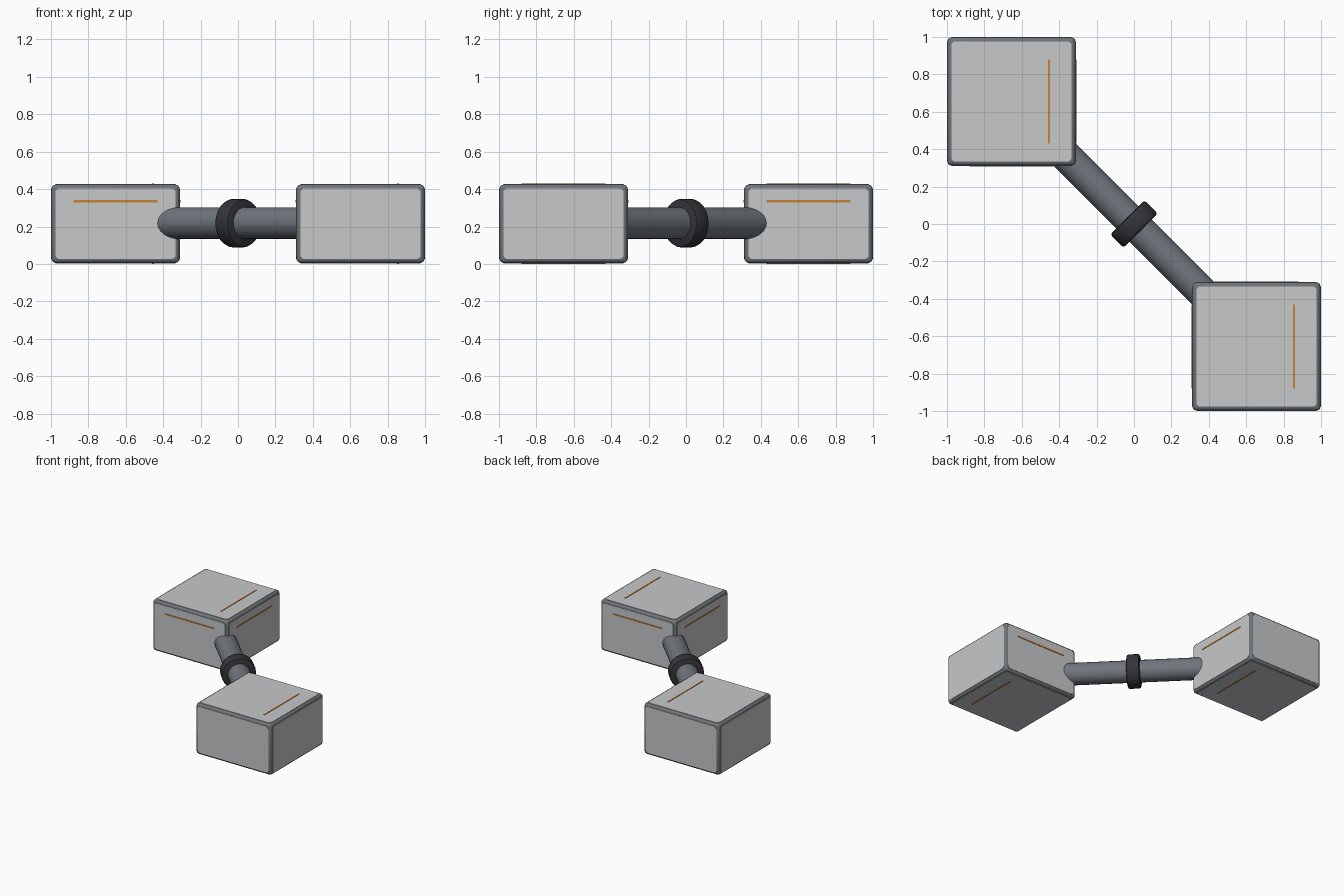
import bpy, bmesh, math
from mathutils import Matrix, Vector

if "Cube" in bpy.data.objects:
    bpy.data.objects.remove(bpy.data.objects["Cube"])


def material(name, rgb):
    m = bpy.data.materials.new(name)
    m.diffuse_color = (*rgb, 1)
    m.use_nodes = True
    m.node_tree.nodes["Principled BSDF"].inputs["Base Color"].default_value = m.diffuse_color
    return m


FRAME = material("frame grey", (0.16, 0.175, 0.19))
PANEL = material("panel light grey", (0.57, 0.58, 0.59))
TUBE = material("tube grey", (0.16, 0.18, 0.205))
RUBBER = material("collar black", (0.035, 0.035, 0.042))
STRIPE = material("stripe orange", (0.6, 0.22, 0.03))

MID_Z = 0.215
HALF = Vector((0.342, 0.342, 0.209))   # half size of the frame body
PLATE = 0.003                          # how far a panel stands proud


def add_box(bm, centre, size):
    mat = Matrix.Translation(centre) @ Matrix.Diagonal((*size, 1))
    return bmesh.ops.create_cube(bm, size=1, matrix=mat)["verts"]


def finish(bm, name, mat, smooth=None):
    me = bpy.data.meshes.new(name)
    bm.to_mesh(me)
    bm.free()
    ob = bpy.data.objects.new(name, me)
    bpy.context.collection.objects.link(ob)
    me.materials.append(mat)
    if smooth:
        bpy.ops.object.select_all(action="DESELECT")
        ob.select_set(True)
        bpy.context.view_layer.objects.active = ob
        bpy.ops.object.shade_smooth_by_angle(angle=math.radians(smooth))
    return ob


def pod(label, centre, inner):
    """Box with dark edges, six light panels and thin stripes; inner = signs of the faces toward the tube."""
    # rounded frame body
    bm = bmesh.new()
    add_box(bm, centre, HALF * 2)
    bmesh.ops.bevel(bm, geom=bm.edges[:], offset=0.02, segments=3, profile=0.5, affect="EDGES")
    finish(bm, label + "_frame", FRAME, 35)

    # round-cornered panel on each face
    bm = bmesh.new()
    for axis in range(3):
        for sign in (-1, 1):
            size = (HALF - Vector((0.02, 0.02, 0.02))) * 2
            size[axis] = 0.02
            off = Vector((0, 0, 0))
            off[axis] = sign * (HALF[axis] + PLATE - 0.01)
            verts = add_box(bm, centre + off, size)
            edges = {e for v in verts for e in v.link_edges
                     if abs((e.verts[0].co - e.verts[1].co)[axis]) > 0.01}
            bmesh.ops.bevel(bm, geom=list(edges), offset=0.025, segments=4, profile=0.5, affect="EDGES")
    finish(bm, label + "_panels", PANEL)

    # stripes: top, bottom and the two faces toward the tube
    bm = bmesh.new()
    t = 0.006
    for sign in (-1, 1):
        add_box(bm, centre + Vector((0.2, 0, sign * (HALF.z + PLATE))), (0.011, 0.45, t))
    sx, sy = inner
    add_box(bm, centre + Vector((sx * (HALF.x + PLATE), 0, 0.12)), (t, 0.45, 0.011))
    add_box(bm, centre + Vector((0, sy * (HALF.y + PLATE), 0.12)), (0.45, t, 0.011))
    finish(bm, label + "_stripes", STRIPE)


pod("back_pod", Vector((-0.655, 0.655, MID_Z)), (1, -1))
pod("front_pod", Vector((0.655, -0.655, MID_Z)), (-1, 1))

# diagonal placement shared by tube and collar
diagonal = (Matrix.Translation((0, 0, MID_Z + 0.003)) @ Matrix.Rotation(math.radians(-45), 4, "Z")
            @ Matrix.Rotation(math.radians(90), 4, "Y"))


def rod(name, radius, length, mat, bevel=0):
    bm = bmesh.new()
    bmesh.ops.create_cone(bm, cap_ends=True, segments=24, radius1=radius, radius2=radius, depth=length)
    if bevel:
        rims = [e for e in bm.edges if abs(e.verts[0].co.z - e.verts[1].co.z) < 1e-5]
        bmesh.ops.bevel(bm, geom=rims, offset=bevel, segments=2, profile=0.5, affect="EDGES")
    bm.transform(diagonal)
    finish(bm, name, mat, 35)


rod("connecting_tube", 0.085, 1.3, TUBE)
rod("collar", 0.13, 0.1, RUBBER, 0.015)
